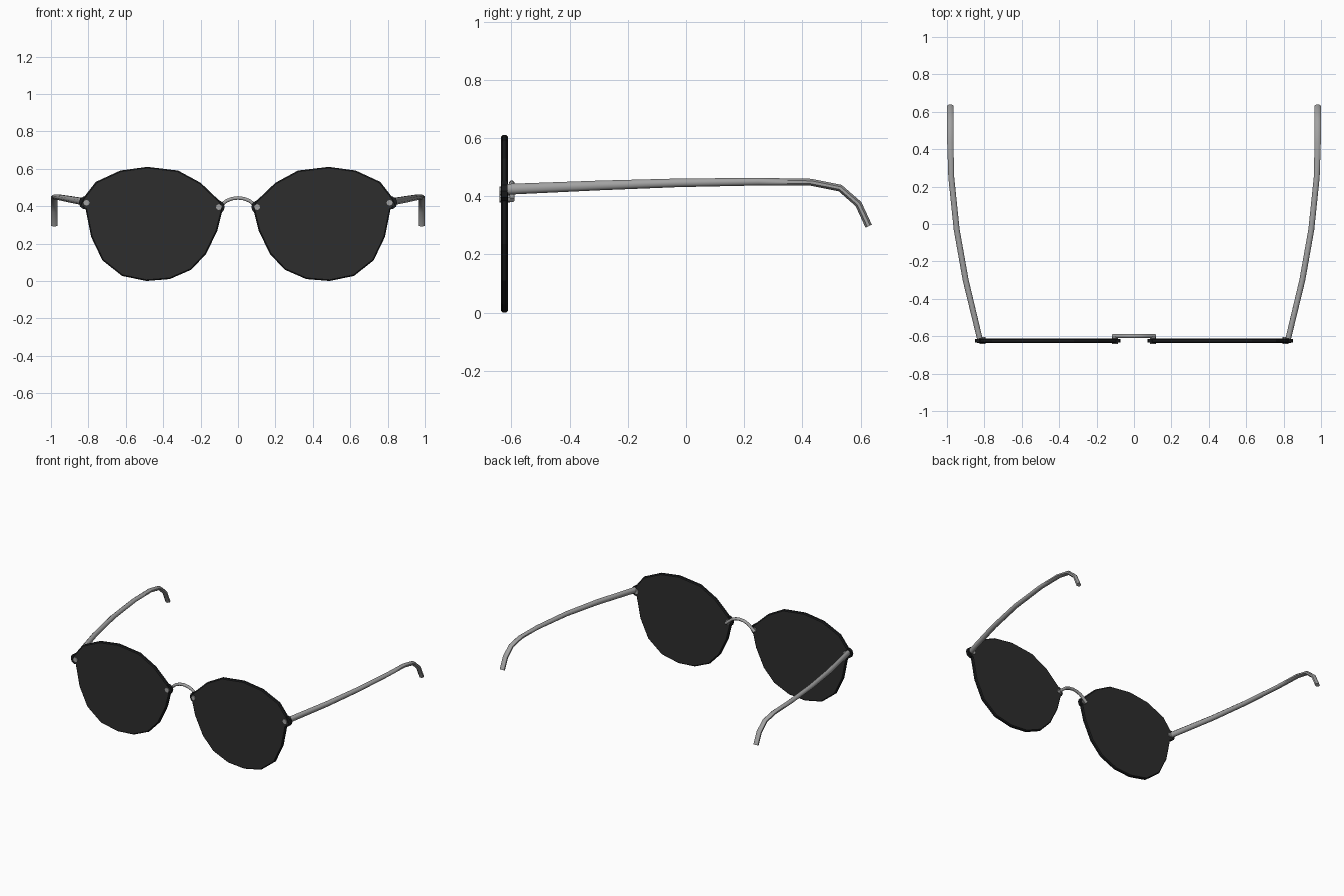
import bpy, bmesh, math
from mathutils import Vector

if "Cube" in bpy.data.objects:
    bpy.data.objects.remove(bpy.data.objects["Cube"])


def material(name, rgb):
    m = bpy.data.materials.new(name)
    m.diffuse_color = (*rgb, 1)
    m.use_nodes = True
    m.node_tree.nodes["Principled BSDF"].inputs["Base Color"].default_value = m.diffuse_color
    return m


LENS = material("dark lens", (0.026, 0.026, 0.026))
RIM = material("black rim", (0.011, 0.012, 0.013))
METAL = material("grey metal", (0.36, 0.36, 0.36))


def make_object(name, bm, mats, smooth=0):
    bmesh.ops.recalc_face_normals(bm, faces=bm.faces)
    me = bpy.data.meshes.new(name)
    bm.to_mesh(me)
    bm.free()
    for m in mats:
        me.materials.append(m)
    ob = bpy.data.objects.new(name, me)
    bpy.context.collection.objects.link(ob)
    if smooth:
        bpy.ops.object.select_all(action='DESELECT')
        ob.select_set(True)
        bpy.context.view_layer.objects.active = ob
        bpy.ops.object.shade_smooth_by_angle(angle=math.radians(smooth))
    return ob


def loft(bm, rings):
    """Skin a list of closed rings and cap both ends."""
    vr = [[bm.verts.new(p) for p in r] for r in rings]
    n = len(vr[0])
    for a, b in zip(vr, vr[1:]):
        for i in range(n):
            bm.faces.new((a[i], a[(i + 1) % n], b[(i + 1) % n], b[i]))
    bm.faces.new(vr[0])
    bm.faces.new(vr[-1])


def sweep(name, stations, ref, sides):
    """Tube along stations (point, radius along ref, radius across)."""
    pts = [Vector(s[0]) for s in stations]
    rings = []
    for i, (p, (_, ra, rb)) in enumerate(zip(pts, stations)):
        t = (pts[min(i + 1, len(pts) - 1)] - pts[max(i - 1, 0)]).normalized()
        n = (Vector(ref) - t * t.dot(Vector(ref))).normalized()
        b = t.cross(n)
        angles = [2 * math.pi * (k + 0.5) / sides for k in range(sides)]
        rings.append([p + n * ra * math.cos(a) + b * rb * math.sin(a) for a in angles])
    bm = bmesh.new()
    loft(bm, rings)
    return make_object(name, bm, [METAL], 50)


def disc(name, x, z, y0, y1, r, sides, mat):
    """Short cylinder lying along y."""
    ring = [(x + r * math.cos(2 * math.pi * k / sides),
             z + r * math.sin(2 * math.pi * k / sides)) for k in range(sides)]
    bm = bmesh.new()
    loft(bm, [[(px, y, pz) for px, pz in ring] for y in (y0, y1)])
    return make_object(name, bm, [mat])


# right lens outline (x, z), clockwise from the top
OUTLINE = [(0.485, 0.61), (0.63, 0.59), (0.76, 0.53), (0.83, 0.44), (0.845, 0.41),
           (0.815, 0.385), (0.785, 0.235), (0.725, 0.11), (0.62, 0.027), (0.49, 0.0),
           (0.365, 0.01), (0.25, 0.06), (0.17, 0.145), (0.11, 0.27), (0.08, 0.39),
           (0.09, 0.42), (0.2, 0.525), (0.32, 0.59)]
CENTRE = (0.475, 0.31)
FRONT, BACK = -0.636, -0.612

for s, side in ((1, "right"), (-1, "left")):
    # lens plate with a chamfered black edge
    def ring(y, k):
        return [(s * (CENTRE[0] + (x - CENTRE[0]) * k), y, CENTRE[1] + (z - CENTRE[1]) * k)
                for x, z in OUTLINE]
    bm = bmesh.new()
    loft(bm, [ring(FRONT, 0.98), ring(FRONT + 0.006, 1), ring(BACK - 0.006, 1), ring(BACK, 0.98)])
    for f in bm.faces:
        f.material_index = 0 if len(f.verts) > 4 else 1
    make_object(side + "_lens", bm, [LENS, RIM])

    # mounting lugs and screws
    for part, x, z in (("outer", 0.815, 0.418), ("inner", 0.107, 0.395)):
        disc(f"{side}_{part}_lug", s * x, z, FRONT + 0.002, BACK - 0.002, 0.036, 10, RIM)
        disc(f"{side}_{part}_screw", s * (x - 0.005), z, -0.642, -0.605, 0.016, 8, METAL)

    # temple arm, tapering back to the ear hook
    arm = [((0.825, -0.612, 0.424), 0.016, 0.020), ((0.900, -0.30, 0.437), 0.017, 0.018),
           ((0.948, -0.03, 0.446), 0.017, 0.016), ((0.977, 0.25, 0.450), 0.017, 0.014),
           ((0.982, 0.43, 0.448), 0.018, 0.013), ((0.982, 0.53, 0.428), 0.018, 0.013),
           ((0.982, 0.593, 0.373), 0.018, 0.013), ((0.982, 0.628, 0.297), 0.018, 0.013)]
    sweep(side + "_arm", [((s * p[0], p[1], p[2]), a, b) for p, a, b in arm], (1, 0, 0), 8)

# arched nose bridge behind the lenses
half = [(0.112, 0.387), (0.088, 0.407), (0.062, 0.428), (0.032, 0.440)]
path = [(-x, z) for x, z in half] + [(0, 0.444)] + [(x, z) for x, z in reversed(half)]
sweep("bridge", [((x, -0.599, z), 0.011, 0.010) for x, z in path], (0, 1, 0), 8)
